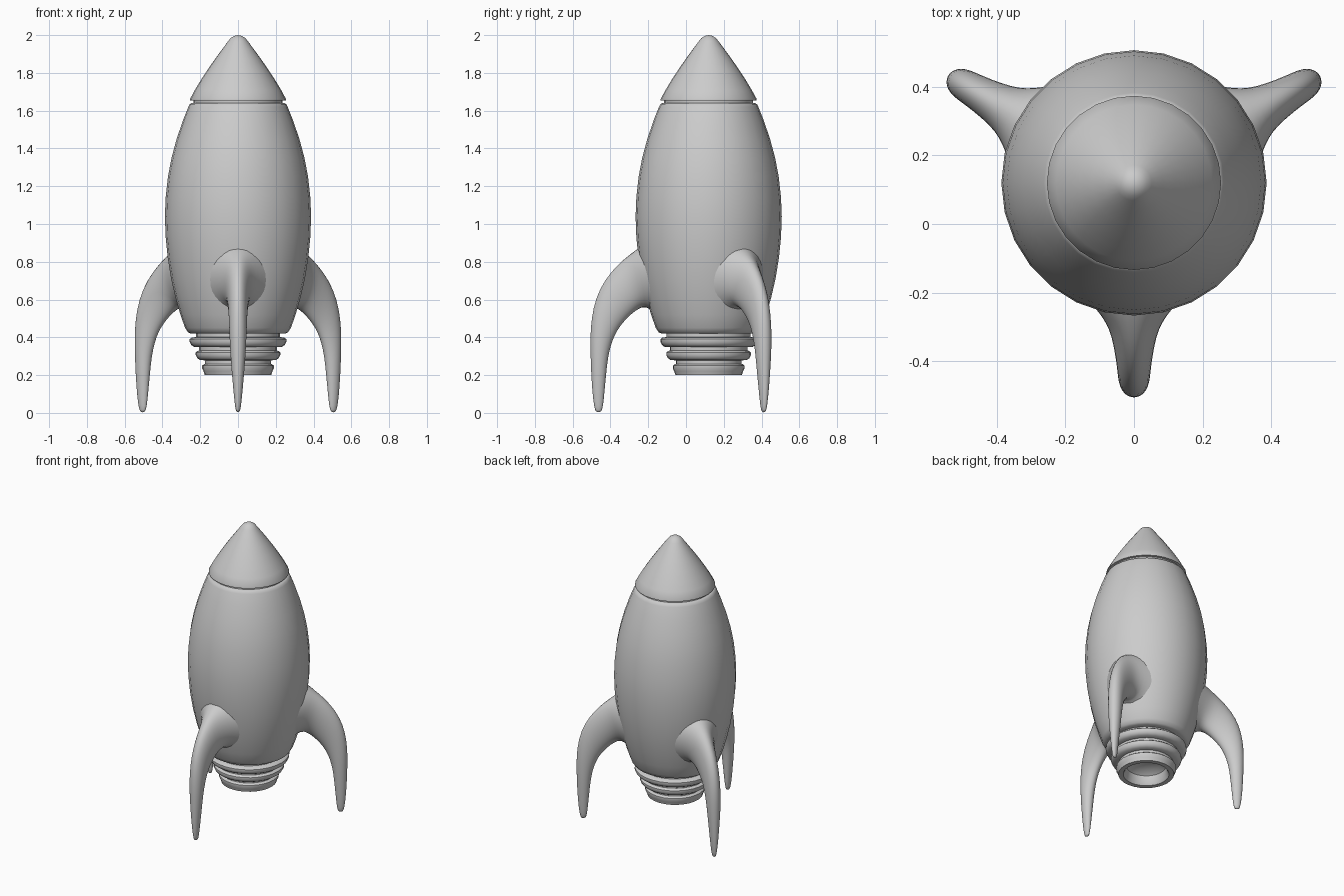
import bpy, bmesh
from math import radians, sin, cos, pi
from mathutils import Vector, Matrix

if "Cube" in bpy.data.objects:
    bpy.data.objects.remove(bpy.data.objects["Cube"])

AXIS = Vector((0, 0.12, 0))  # rocket centre line


def make_object(name, bm, angle=40):
    bmesh.ops.recalc_face_normals(bm, faces=bm.faces)
    mesh = bpy.data.meshes.new(name)
    bm.to_mesh(mesh)
    bm.free()
    ob = bpy.data.objects.new(name, mesh)
    bpy.context.collection.objects.link(ob)
    bpy.ops.object.select_all(action='DESELECT')
    ob.select_set(True)
    bpy.context.view_layer.objects.active = ob
    bpy.ops.object.shade_smooth_by_angle(angle=radians(angle))
    return ob


def lathe(name, profile, sides=28):
    """Spin a list of (radius, z) points around the rocket axis."""
    bm = bmesh.new()
    verts = [bm.verts.new((0, -r, z)) for r, z in profile]
    edges = [bm.edges.new(p) for p in zip(verts, verts[1:])]
    bmesh.ops.spin(bm, geom=verts + edges, cent=(0, 0, 0), axis=(0, 0, 1),
                   angle=2 * pi, steps=sides, use_merge=True)
    bmesh.ops.remove_doubles(bm, verts=bm.verts, dist=1e-5)
    bmesh.ops.translate(bm, verts=bm.verts, vec=AXIS)
    return make_object(name, bm)


# Hull, with the narrow neck groove under the nose
lathe("hull", [(.20, .42), (.25, .42), (.265, .427), (.28, .45), (.305, .52),
               (.331, .61), (.354, .71), (.372, .82), (.383, .93), (.387, 1.04),
               (.383, 1.14), (.371, 1.25), (.352, 1.35), (.325, 1.45),
               (.291, 1.55), (.263, 1.62), (.256, 1.634), (.246, 1.64),
               (.236, 1.64), (.236, 1.656)])

# Nose cone
lathe("nose_cone", [(.236, 1.655), (.254, 1.655), (.254, 1.662), (.228, 1.71),
                    (.196, 1.763), (.16, 1.818), (.122, 1.873), (.084, 1.925),
                    (.052, 1.968), (.038, 1.985), (.02, 1.996), (0, 2.0)])

# Ribbed engine nozzle, hollow underneath
nozzle = [(.20, .42), (.222, .42), (.222, .402)]
for r, z in ((.256, .398), (.224, .328), (.19, .258)):
    nozzle += [(r - .01, z), (r, z - .008), (r, z - .022), (r - .008, z - .038)]
    if z > .3:
        nozzle += [(r - .022, z - .048), (r - .05, z - .05), (r - .05, z - .068)]
nozzle += [(.176, .20), (.145, .20), (.135, .215), (.125, .26), (.09, .285), (0, .295)]
lathe("nozzle", nozzle)

# Curved fins: each section is outer (radius, z), inner (radius, z), half width
SECTIONS = [
    ((.34, .895), (.27, .52), .165), ((.385, .867), (.335, .565), .118),
    ((.43, .832), (.37, .548), .085), ((.48, .79), (.405, .525), .067),
    ((.55, .71), (.455, .475), .055), ((.60, .61), (.49, .425), .050),
    ((.622, .50), (.515, .365), .047), ((.628, .40), (.532, .295), .043),
    ((.626, .29), (.541, .215), .037), ((.619, .13), (.551, .11), .025),
    ((.607, .03), (.559, .03), .016), ((.597, .002), (.569, .002), .009),
]
for name, angle in (("front_fin", -90), ("right_fin", 30), ("left_fin", 150)):
    bm = bmesh.new()
    rings, n = [], 16
    for outer, inner, width in SECTIONS:
        a, b = Vector((outer[0], 0, outer[1])), Vector((inner[0], 0, inner[1]))
        mid, half = (a + b) / 2, (a - b) / 2
        rings.append([bm.verts.new(mid + half * cos(t) + Vector((0, width * sin(t), 0)))
                      for t in (2 * pi * i / n for i in range(n))])
    for lo, hi in zip(rings, rings[1:]):
        for i in range(n):
            j = (i + 1) % n
            bm.faces.new((lo[i], lo[j], hi[j], hi[i]))
    bm.faces.new(rings[-1])
    bmesh.ops.transform(bm, verts=bm.verts, matrix=Matrix.Translation(AXIS)
                        @ Matrix.Rotation(radians(angle), 4, 'Z'))
    fin = make_object(name, bm, 180)
    fin.modifiers.new("smooth", 'SUBSURF').levels = 1
    fin.modifiers["smooth"].render_levels = 1
